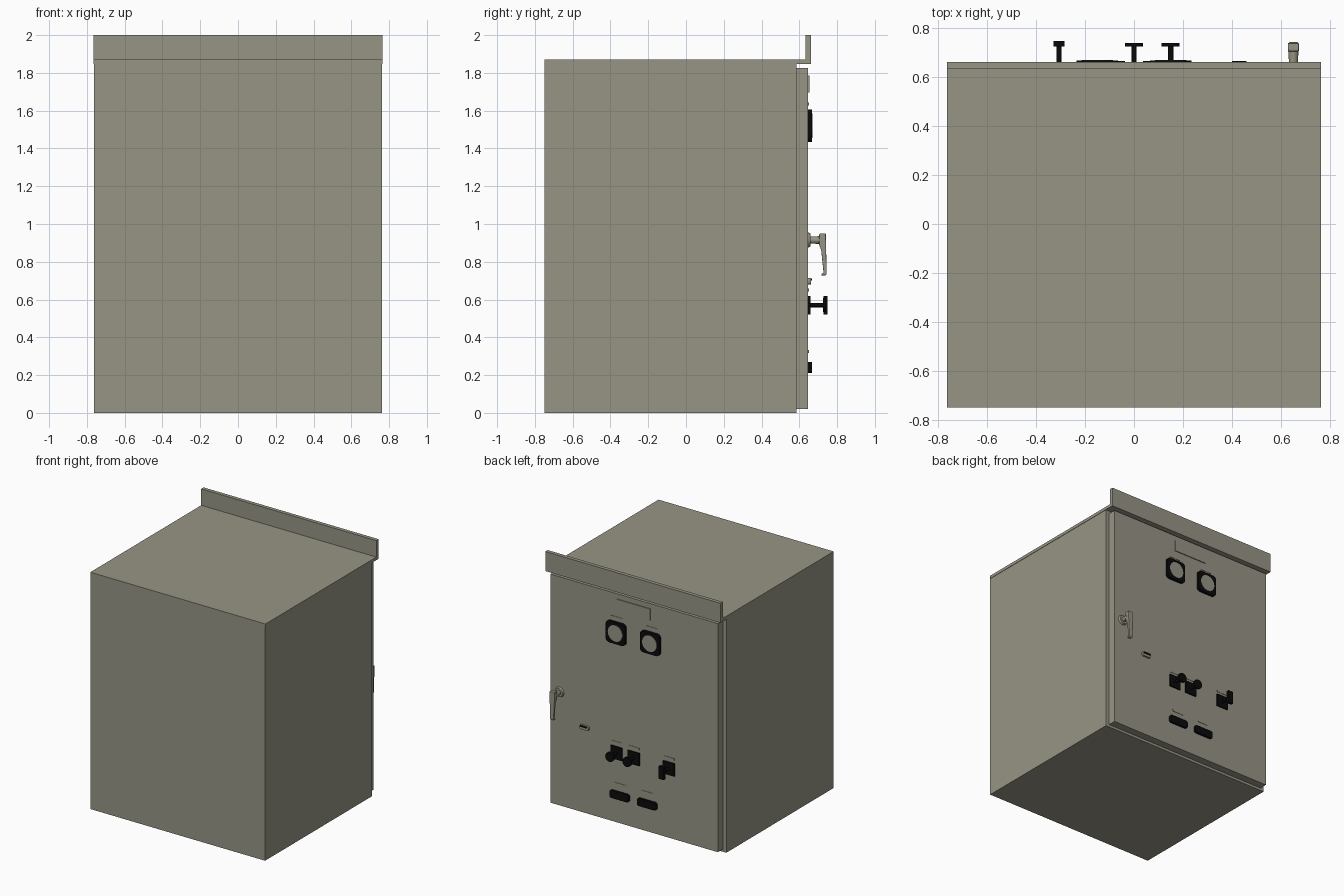
import bpy, bmesh, math
from mathutils import Matrix, Vector

if "Cube" in bpy.data.objects:
    bpy.data.objects.remove(bpy.data.objects["Cube"])


def material(name, rgb):
    m = bpy.data.materials.new(name)
    m.diffuse_color = (*rgb, 1)
    m.use_nodes = True
    m.node_tree.nodes["Principled BSDF"].inputs["Base Color"].default_value = m.diffuse_color
    return m


OLIVE = material("olive grey paint", (0.31, 0.30, 0.235))
BLACK = material("black plastic", (0.003, 0.003, 0.003))
DOOR_Y = 0.647


def finish(name, bm, mat, smooth=False):
    bmesh.ops.recalc_face_normals(bm, faces=bm.faces)
    me = bpy.data.meshes.new(name)
    bm.to_mesh(me)
    bm.free()
    me.materials.append(mat)
    ob = bpy.data.objects.new(name, me)
    bpy.context.collection.objects.link(ob)
    if smooth:
        bpy.context.view_layer.objects.active = ob
        ob.select_set(True)
        bpy.ops.object.shade_smooth_by_angle(angle=math.radians(35))
        ob.select_set(False)
    return ob


def box(name, x, y, z, mat):
    """Box from (min, max) ranges."""
    bm = bmesh.new()
    bmesh.ops.create_cube(bm, size=1)
    for v in bm.verts:
        v.co = Vector([(r[0] + r[1]) / 2 + c * (r[1] - r[0])
                       for r, c in zip((x, y, z), v.co)])
    return finish(name, bm, mat)


def extrude(name, points, offset, mat, smooth=False):
    """Closed outline swept along an offset vector."""
    bm = bmesh.new()
    face = bm.faces.new([bm.verts.new(p) for p in points])
    res = bmesh.ops.extrude_face_region(bm, geom=[face])
    bmesh.ops.translate(bm, vec=offset,
                        verts=[g for g in res["geom"] if isinstance(g, bmesh.types.BMVert)])
    return finish(name, bm, mat, smooth)


def disc(name, x, z, y0, y1, r0, r1, mat, n=32):
    """Round part standing on the door, axis along y."""
    bm = bmesh.new()
    bmesh.ops.create_cone(bm, cap_ends=True, segments=n, radius1=r0, radius2=r1, depth=y1 - y0,
                          matrix=Matrix.Translation((x, (y0 + y1) / 2, z)) @ Matrix.Rotation(-math.pi / 2, 4, 'X'))
    return finish(name, bm, mat, True)


def rounded_plate(name, x, z, w, h, r, y0, y1, mat):
    pts = []
    for k, (sx, sz) in enumerate(((1, 1), (-1, 1), (-1, -1), (1, -1))):
        for i in range(6):
            a = math.pi / 2 * (k + i / 5)
            pts.append((x + sx * (w / 2 - r) + r * math.cos(a), y0,
                        z + sz * (h / 2 - r) + r * math.sin(a)))
    return extrude(name, pts, (0, y1 - y0, 0), mat, True)


# Cabinet body, and the door standing slightly inside its outline
box("cabinet_body", (-0.762, 0.762), (-0.75, 0.585), (0, 1.846), OLIVE)
box("door", (-0.732, 0.732), (0.585, DOOR_Y), (0.02, 1.825), OLIVE)

# Roof sheet with an upright flange over the door
roof = [(-0.75, 1.846), (0.663, 1.846), (0.663, 2.0), (0.633, 2.0), (0.633, 1.87), (-0.75, 1.87)]
extrude("roof_with_flange", [(-0.765, y, z) for y, z in roof], (1.53, 0, 0), OLIVE)

# Blank name plate
box("name_plate", (-0.145, 0.145), (DOOR_Y, 0.654), (1.695, 1.785), OLIVE)


def label(name, x, z, w):
    box(name, (x - w / 2, x + w / 2), (DOOR_Y, 0.650), (z - 0.008, z + 0.008), OLIVE)


# Meters and the lower sockets, in mirrored pairs
for side, s in (("left", 1), ("right", -1)):
    rounded_plate(f"meter_bezel_{side}", s * 0.15, 1.52, 0.17, 0.17, 0.03, DOOR_Y, 0.668, BLACK)
    disc(f"meter_dial_{side}", s * 0.15, 1.52, 0.66, 0.671, 0.064, 0.064, OLIVE)
    label(f"meter_label_{side}", s * 0.15, 1.635, 0.10)
    rounded_plate(f"lower_socket_{side}", s * 0.12, 0.24, 0.165, 0.06, 0.015, DOOR_Y, 0.666, BLACK)
    label(f"socket_label_{side}", s * 0.12, 0.325, 0.10)

# Rotary switches: two round knobs and one upright grip
for i, x in enumerate((0.15, 0.0, -0.307)):
    box(f"switch_plate_{i}", (x - 0.05, x + 0.05), (DOOR_Y, 0.658), (0.52, 0.62), BLACK)
    disc(f"switch_shaft_{i}", x, 0.57, 0.655, 0.735, 0.011, 0.011, BLACK, 16)
    label(f"switch_label_{i}", x, 0.65, 0.09)
    if i < 2:
        disc(f"switch_knob_{i}", x, 0.57, 0.725, 0.741, 0.037, 0.037, BLACK)
    else:
        box("switch_grip", (x - 0.022, x + 0.022), (0.727, 0.749), (0.52, 0.62), BLACK)

# Small latch plate with a black slot
rounded_plate("latch_plate", 0.43, 0.697, 0.08, 0.034, 0.012, DOOR_Y, 0.662, OLIVE)
box("latch_slot", (0.40, 0.46), (0.655, 0.667), (0.700, 0.712), BLACK)

# Door handle: rosette, stem and tapered lever
hx = 0.652
disc("handle_rosette", hx, 0.915, DOOR_Y, 0.660, 0.04, 0.034, OLIVE)
disc("handle_stem", hx, 0.915, 0.655, 0.712, 0.018, 0.021, OLIVE, 24)
lever = [(0.705, 0.945), (0.712, 0.950), (0.740, 0.950), (0.741, 0.90), (0.745, 0.735),
         (0.738, 0.728), (0.716, 0.728), (0.717, 0.736), (0.728, 0.742), (0.716, 0.86), (0.705, 0.89)]
ob = extrude("handle_lever", [(hx - 0.022, y, z) for y, z in lever], (0.044, 0, 0), OLIVE)
for v in ob.data.vertices:  # narrow the lever towards its foot
    v.co.x = hx + (v.co.x - hx) * (1 if v.co.z > 0.88 else 0.7)
bev = ob.modifiers.new("soft_edges", 'BEVEL')
bev.width = 0.003
bev.segments = 2
